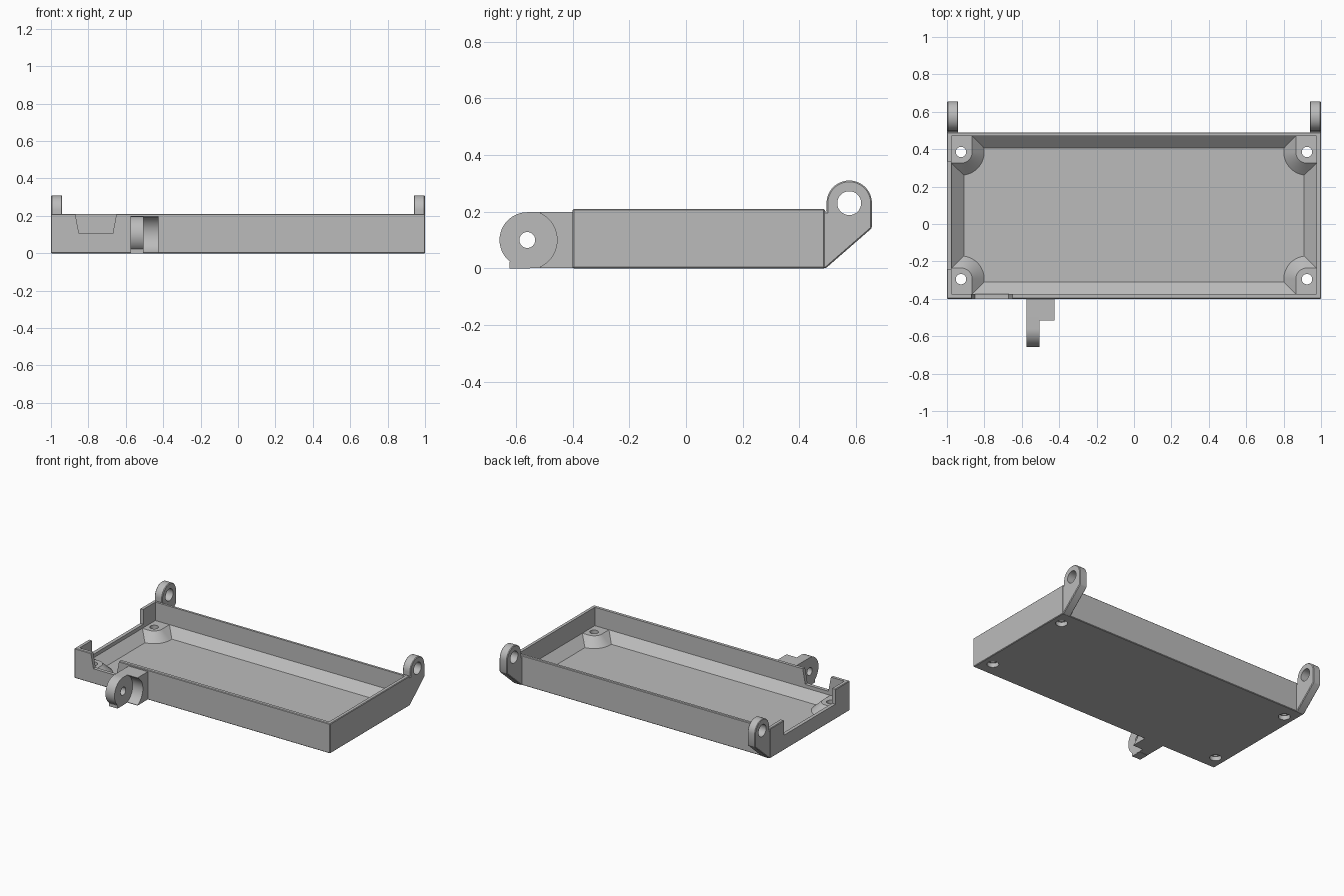
import bpy, bmesh
from math import sin, cos, pi, radians
from mathutils import Vector

cube = bpy.data.objects.get("Cube")
if cube:
    bpy.data.objects.remove(cube, do_unlink=True)

grey = bpy.data.materials.new("plain_grey")
grey.use_nodes = True
colour = (0.5, 0.5, 0.5, 1)
grey.diffuse_color = colour
grey.node_tree.nodes["Principled BSDF"].inputs["Base Color"].default_value = colour


def finish(name, bm):
    bmesh.ops.recalc_face_normals(bm, faces=bm.faces)
    me = bpy.data.meshes.new(name)
    bm.to_mesh(me)
    bm.free()
    me.materials.append(grey)
    ob = bpy.data.objects.new(name, me)
    bpy.context.collection.objects.link(ob)
    return ob


def hull(name, points):
    bm = bmesh.new()
    for p in points:
        bm.verts.new(p)
    res = bmesh.ops.convex_hull(bm, input=bm.verts)
    inner = [g for g in res["geom_interior"] if isinstance(g, bmesh.types.BMVert)]
    bmesh.ops.delete(bm, geom=inner, context="VERTS")
    bmesh.ops.dissolve_limit(bm, angle_limit=radians(0.5), verts=bm.verts, edges=bm.edges)
    return finish(name, bm)


def rect(x0, x1, y0, y1, z):
    return [(x, y, z) for x in (x0, x1) for y in (y0, y1)]


def box(name, x0, x1, y0, y1, z0, z1):
    return hull(name, rect(x0, x1, y0, y1, z0) + rect(x0, x1, y0, y1, z1))


def extrude_x(name, profile, x0, x1):
    """Solid from a (y, z) profile swept along x."""
    bm = bmesh.new()
    face = bm.faces.new([bm.verts.new((x0, y, z)) for y, z in profile])
    new = bmesh.ops.extrude_face_region(bm, geom=[face])["geom"]
    moved = [g for g in new if isinstance(g, bmesh.types.BMVert)]
    bmesh.ops.translate(bm, verts=moved, vec=Vector((x1 - x0, 0, 0)))
    return finish(name, bm)


def arc(cy, cz, r, a0, a1, n=32):
    angles = [radians(a0 + (a1 - a0) * i / n) for i in range(n + 1)]
    return [(cy + r * cos(a), cz + r * sin(a)) for a in angles]


def rod_x(cy, cz, r, x0, x1):
    return extrude_x("cutter", arc(cy, cz, r, 0, 360, 48)[:-1], x0, x1)


def rod_z(cx, cy, r, z0, z1):
    ring = arc(cx, cy, r, 0, 360, 32)[:-1]
    return hull("cutter", [(x, y, z) for x, y in ring for z in (z0, z1)])


def apply(ob, mod):
    bpy.context.view_layer.objects.active = ob
    bpy.ops.object.modifier_apply(modifier=mod.name)


def combine(ob, other, operation="DIFFERENCE"):
    mod = ob.modifiers.new("combine", "BOOLEAN")
    mod.operation, mod.object, mod.solver = operation, other, "EXACT"
    apply(ob, mod)
    bpy.data.objects.remove(other, do_unlink=True)


def bevel(ob, width):
    mod = ob.modifiers.new("edge", "BEVEL")
    mod.width, mod.segments = width, 1
    mod.limit_method, mod.angle_limit = "ANGLE", radians(40)
    apply(ob, mod)


def smooth(ob):
    bpy.ops.object.select_all(action="DESELECT")
    ob.select_set(True)
    bpy.context.view_layer.objects.active = ob
    bpy.ops.object.shade_smooth_by_angle(angle=radians(25))


# Tray shell: straight walls above, sloped skirt down to the floor
FLOOR, STEP, TOP = 0.02, 0.08, 0.21
WX, Y0, Y1 = 0.975, -0.375, 0.47
tray = box("tray", -1, 1, -0.4, 0.49, 0, TOP)
bevel(tray, 0.004)
s = 0.065
lower = rect(-WX + s, WX - s, Y0 + s, Y1 - s, FLOOR)
combine(tray, hull("cutter", lower + rect(-WX, WX, Y0, Y1, STEP) + rect(-WX, WX, Y0, Y1, 0.3)))

# Flared corner posts
HX, HYS = 0.925, (-0.295, 0.385)
for sx in (-1, 1):
    for cy, wall, sy in ((HYS[0], Y0 - 0.01, -1), (HYS[1], Y1 + 0.01, 1)):
        cx, wx = sx * HX, sx * (WX + 0.01)
        pts = []
        for z, r in ((STEP, 0.06), (0.01, 0.135)):
            pts += [(cx - sx * u, cy - sy * v, z) for u, v in arc(0, 0, r, 0, 90, 16)]
            pts += [(wx, cy - sy * r, z), (cx - sx * r, wall, z), (wx, wall, z)]
        combine(tray, hull("post", pts), "UNION")

# Screw holes with wider recesses underneath
for cx in (-HX, HX):
    for cy in HYS:
        combine(tray, rod_z(cx, cy, 0.028, -0.1, 0.15))
        combine(tray, rod_z(cx, cy, 0.038, -0.1, 0.03))

# Side opening and tapered front notch
NOTCH = 0.105
combine(tray, box("cutter", -1.1, -0.96, -0.24, 0.335, NOTCH, 0.3))
combine(tray, hull("cutter", rect(-0.85, -0.67, -0.5, -0.36, NOTCH) + rect(-0.872, -0.648, -0.5, -0.36, 0.22)))
smooth(tray)

# Rear hinge ears
EY, EZ = 0.576, 0.23
ear_profile = [(0.484, 0), (0.493, 0), (0.656, 0.142)] + arc(EY, EZ, 0.08, 0, 180) + [(0.496, 0.2), (0.484, 0.2)]
for name, x0, x1 in (("right_ear", -1, -0.94), ("left_ear", 0.94, 1)):
    ear = extrude_x(name, ear_profile, x0, x1)
    bevel(ear, 0.006)
    combine(ear, rod_x(EY, EZ, 0.042, x0 - 0.1, x1 + 0.1))
    smooth(ear)

# Front latch arm: rounded plate with a hole
LY, LZ, LR = -0.56, 0.1, 0.098
arm_profile = [(-0.39, 0.002), (-0.39, 0.198)] + arc(LY, LZ, LR, 90, 270)
arm = extrude_x("latch_arm", arm_profile, -0.575, -0.505)
combine(arm, rod_x(LY, LZ, 0.028, -0.7, -0.4))
smooth(arm)

# Scooped block beside the arm
block = box("latch_block", -0.51, -0.425, -0.515, -0.39, 0.002, 0.198)
combine(block, rod_x(LY, LZ, 0.105, -0.505, -0.3))
smooth(block)

# Small foot under the arm
box("latch_foot", -0.574, -0.506, -0.622, -0.55, 0, 0.022)
